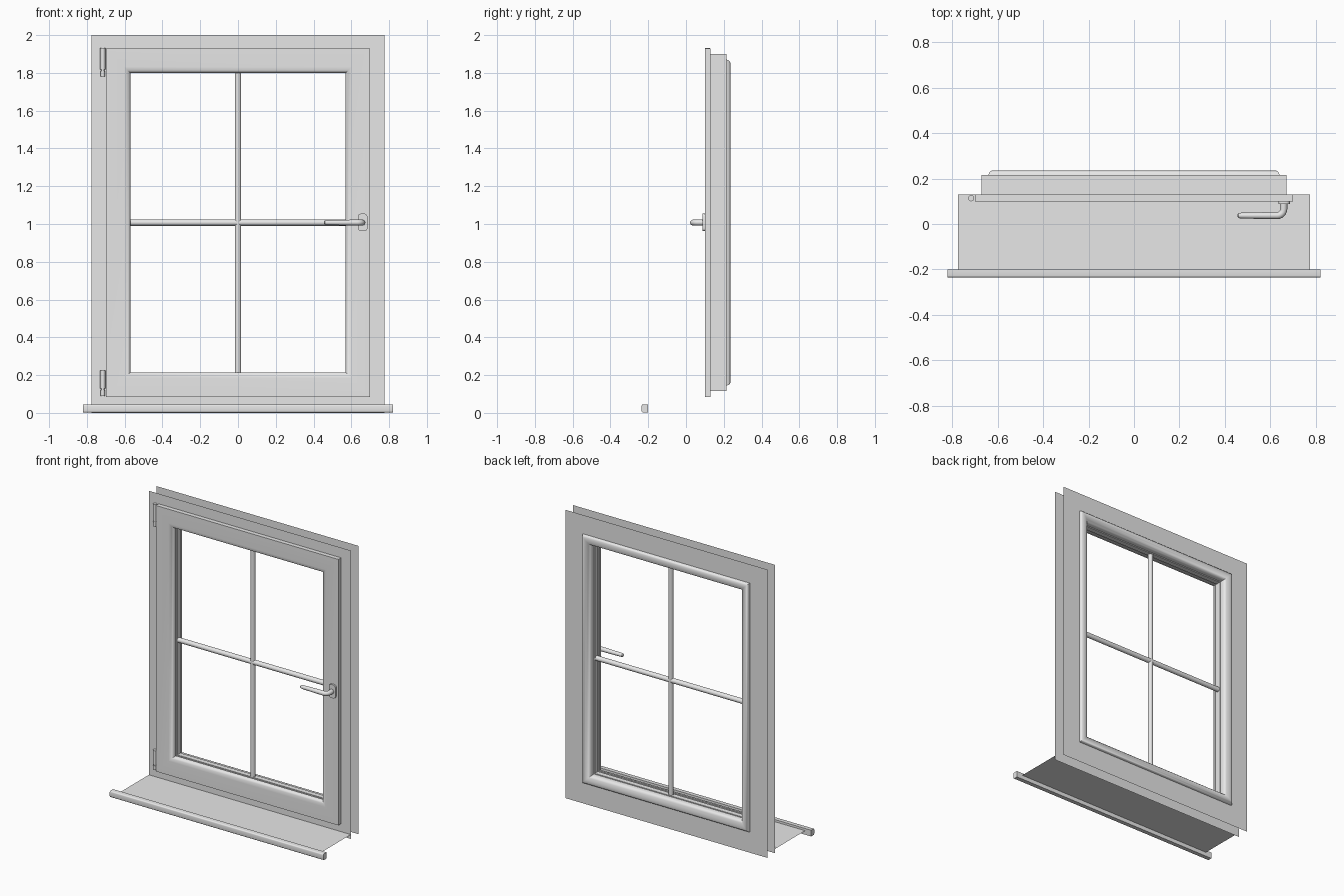
import bpy, bmesh, math
from mathutils import Vector

if "Cube" in bpy.data.objects:
    bpy.data.objects.remove(bpy.data.objects["Cube"])

grey = bpy.data.materials.new("light_grey")
grey.diffuse_color = (0.8, 0.8, 0.8, 1)
grey.use_nodes = True
grey.node_tree.nodes["Principled BSDF"].inputs["Base Color"].default_value = grey.diffuse_color

ZC, HW, HH = 1.0075, 0.70, 0.9225   # sash centre height and half sizes


def finish(name, bm, smooth=True, recalc=True):
    if recalc:
        bmesh.ops.recalc_face_normals(bm, faces=bm.faces[:])
    me = bpy.data.meshes.new(name)
    bm.to_mesh(me)
    bm.free()
    ob = bpy.data.objects.new(name, me)
    bpy.context.collection.objects.link(ob)
    me.materials.append(grey)
    if smooth:
        bpy.ops.object.select_all(action='DESELECT')
        ob.select_set(True)
        bpy.context.view_layer.objects.active = ob
        bpy.ops.object.shade_smooth_by_angle(angle=math.radians(35))
    return ob


def corners(w, zlo, zhi, y):
    return [(-w, y, zlo), (w, y, zlo), (w, y, zhi), (-w, y, zhi)]


def box(name, lo, hi, bevel=0.0, edges=None, segs=3):
    bm = bmesh.new()
    bmesh.ops.create_cube(bm, size=1)
    for v in bm.verts:
        v.co = Vector([(a + b) / 2 + c * (b - a) for a, b, c in zip(lo, hi, v.co)])
    if bevel:
        es = [e for e in bm.edges if edges is None or edges(e)]
        bmesh.ops.bevel(bm, geom=es, offset=bevel, segments=segs, profile=0.5, affect='EDGES')
    return finish(name, bm)


def tube(name, path, radii, sides=16):
    """Round bar swept along a path, with capped ends."""
    bm = bmesh.new()
    pts = [Vector(p) for p in path]
    rings = []
    for i, p in enumerate(pts):
        t = (pts[min(i + 1, len(pts) - 1)] - pts[max(i - 1, 0)]).normalized()
        a = Vector((0, 0, 1)) if abs(t.z) < 0.9 else Vector((1, 0, 0))
        b = t.cross(a).normalized()
        rings.append([bm.verts.new(p + radii[i] * (math.cos(k * math.tau / sides) * a
                      + math.sin(k * math.tau / sides) * b)) for k in range(sides)])
    for r, s in zip(rings, rings[1:]):
        for k in range(sides):
            bm.faces.new((r[k], r[(k + 1) % sides], s[(k + 1) % sides], s[k]))
    bm.faces.new(rings[0])
    bm.faces.new(rings[-1])
    return finish(name, bm)


# flat outer frame sheets, front and back
for name, y, flip in (("frame_front", 0.13, False), ("frame_back", 0.215, True)):
    bm = bmesh.new()
    o = [bm.verts.new(c) for c in corners(0.775, 0, 2, y)]
    n = [bm.verts.new(c) for c in corners(HW - 0.03, ZC - HH + 0.03, ZC + HH - 0.03, y)]
    for k in range(4):
        j = (k + 1) % 4
        f = bm.faces.new((o[k], o[j], n[j], n[k]))
        if flip:
            f.normal_flip()
    finish(name, bm, False, False)

# sash: moulded profile (inset, y) swept round the opening
profile = [(0, .1), (0, .13), (.03, .13), (.03, .215), (.06, .215), (.063, .226),
           (.07, .233), (.08, .236), (.095, .234), (.11, .227), (.12, .217), (.124, .208),
           (.124, .185), (.13, .185), (.13, .15), (.125, .15), (.125, .135), (.13, .135),
           (.13, .122), (.126, .114), (.117, .106), (.106, .1015), (.098, .1)]
bm = bmesh.new()
loops = [[bm.verts.new(c) for c in corners(HW - d, ZC - HH + d, ZC + HH - d, y)]
         for d, y in profile]
for i, a in enumerate(loops):
    b = loops[(i + 1) % len(loops)]
    for k in range(4):
        j = (k + 1) % 4
        bm.faces.new((a[k], a[j], b[j], b[k]))
finish("sash", bm)

# glazing bars
tube("glazing_bar_vertical", [(0, .165, .213), (0, .165, 1.803)], [.017] * 2)
tube("glazing_bar_horizontal", [(-.572, .165, ZC), (.572, .165, ZC)], [.017] * 2)

# window sill sheet and its rounded nosing
bm = bmesh.new()
bm.faces.new([bm.verts.new(c) for c in
              ((-.775, -.21, .03), (.775, -.21, .03), (.775, .13, .03), (-.775, .13, .03))])
finish("sill", bm, False, False)
box("sill_nosing", (-.82, -.235, .002), (.82, -.2, .045), .008,
    lambda e: all(v.co.y < -.22 for v in e.verts) and
    abs(e.verts[0].co.x - e.verts[1].co.x) > 1)

# hinges: barrel with narrower neck near the lower end
for name, z0, z1 in (("hinge_top", 1.78, 1.932), ("hinge_bottom", .09, .225)):
    zs = [z0, z0 + .03, z0 + .03, z0 + .038, z0 + .038, z1]
    tube(name, [(-.716, .113, z) for z in (z0, z0 + .03)], [.012] * 2, 12)
    tube(name + "_pin", [(-.716, .113, z) for z in (z0 + .03, z0 + .038)], [.008] * 2, 12)
    tube(name + "_barrel", [(-.716, .113, z) for z in (z0 + .038, z1)], [.0135] * 2, 12)

# handle: rounded plate and bent lever
box("handle_plate", (.635, .088, .962), (.685, .1, 1.055), .015,
    lambda e: abs(e.verts[0].co.y - e.verts[1].co.y) > .005)
bend = [(.63 + .028 * math.cos(a), .065 - .028 * math.sin(a), ZC)
        for a in [math.radians(15 * k) for k in range(7)]]
path = [(.658, .092, ZC)] + bend + [(.55, .037, ZC), (.47, .037, ZC), (.46, .037, ZC), (.455, .037, ZC)]
tube("handle_lever", path, [.016] * 2 + [.0155] * 6 + [.0145, .0125, .011, .006])
